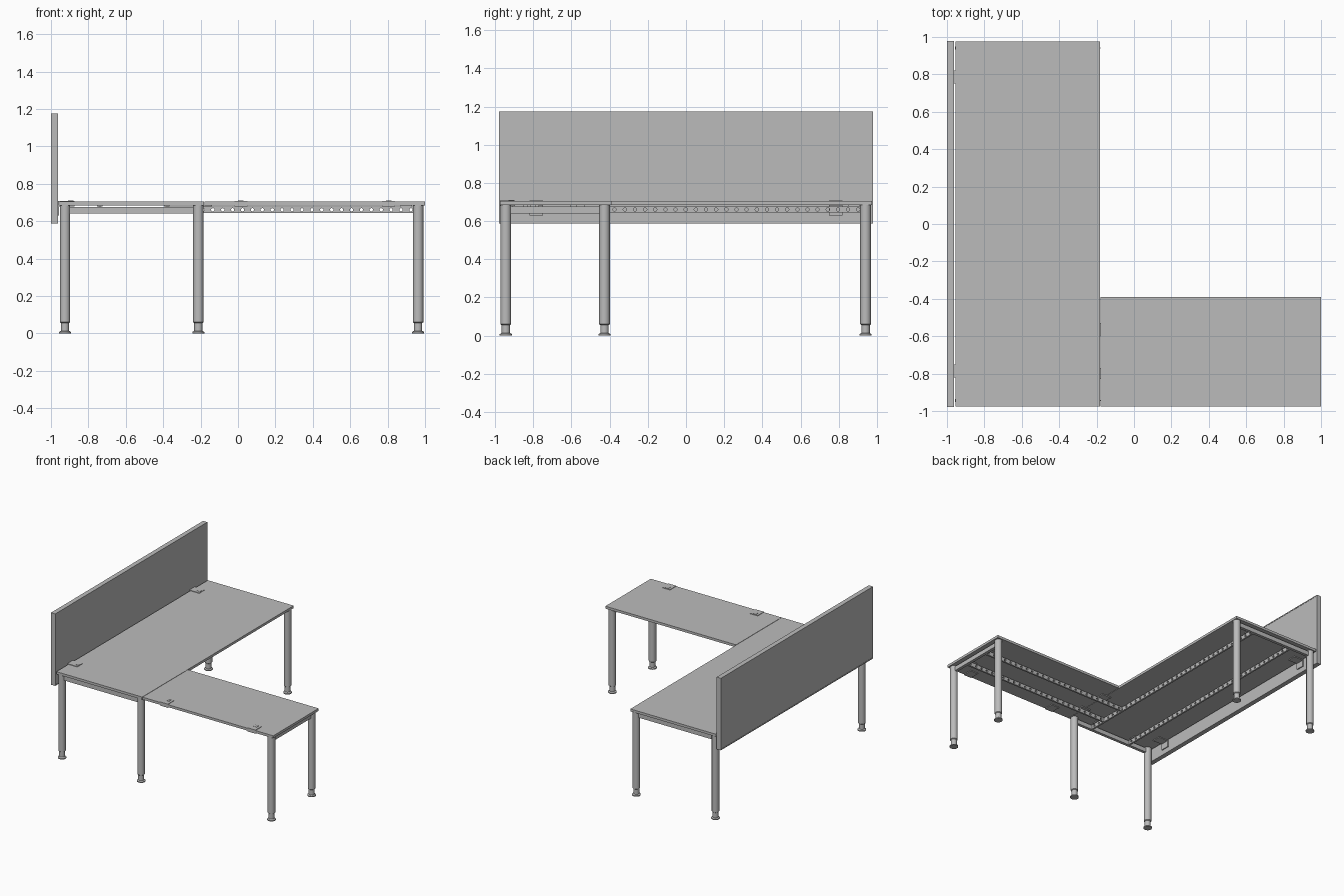
import bpy, bmesh, math
from mathutils import Matrix, Vector

cube = bpy.data.objects.get("Cube")
if cube:
    bpy.data.objects.remove(cube, do_unlink=True)

grey = bpy.data.materials.new("plain_grey")
grey.use_nodes = True
grey.diffuse_color = (0.5, 0.5, 0.5, 1)
grey.node_tree.nodes["Principled BSDF"].inputs["Base Color"].default_value = (0.5, 0.5, 0.5, 1)


def add_object(name, bm):
    bmesh.ops.recalc_face_normals(bm, faces=bm.faces)
    mesh = bpy.data.meshes.new(name)
    bm.to_mesh(mesh)
    bm.free()
    mesh.materials.append(grey)
    obj = bpy.data.objects.new(name, mesh)
    bpy.context.collection.objects.link(obj)
    return obj


def box(name, x, y, z):
    """Box from (low, high) ranges on each axis."""
    ranges = (x, y, z)
    bm = bmesh.new()
    bmesh.ops.create_cube(bm, size=1)
    for v in bm.verts:
        v.co = Vector(r[0] if c < 0 else r[1] for c, r in zip(v.co, ranges))
    return add_object(name, bm)


def leg(name, x, y):
    """Round column with a narrower adjuster and a flat foot."""
    profile = [(0, 0), (0.032, 0), (0.032, 0.008), (0.022, 0.014), (0.022, 0.055),
               (0.028, 0.06), (0.028, 0.685), (0, 0.685)]
    bm = bmesh.new()
    verts = [bm.verts.new((r, 0, z)) for r, z in profile]
    edges = [bm.edges.new(pair) for pair in zip(verts, verts[1:])]
    bmesh.ops.spin(bm, geom=verts + edges, axis=(0, 0, 1), cent=(0, 0, 0),
                   angle=math.tau, steps=24, use_merge=True)
    bmesh.ops.remove_doubles(bm, verts=bm.verts, dist=1e-5)
    obj = add_object(name, bm)
    obj.location = (x, y, 0)
    bpy.ops.object.select_all(action='DESELECT')
    obj.select_set(True)
    bpy.context.view_layer.objects.active = obj
    bpy.ops.object.shade_smooth_by_angle(angle=math.radians(35))


def perforated_rail(name, start, end, across, along_y):
    """Beam under the top with a row of round holes through it."""
    span, width = (start, end), (across - 0.007, across + 0.007)
    x, y = (width, span) if along_y else (span, width)
    rail = box(name, x, y, (0.645, 0.678))
    bm = bmesh.new()
    count = int((end - start) / 0.052)
    step = (end - start) / count
    turn = Matrix.Rotation(math.pi / 2, 4, 'Y' if along_y else 'X')
    for i in range(count):
        p = start + (i + 0.5) * step
        place = Vector((across, p, 0.661) if along_y else (p, across, 0.661))
        bmesh.ops.create_cone(bm, cap_ends=True, segments=10, radius1=0.009, radius2=0.009,
                              depth=0.05, matrix=Matrix.Translation(place) @ turn)
    cutter = add_object(name + "_hole_cutter", bm)
    cutter.hide_render = True
    cutter.hide_set(True)
    cut = rail.modifiers.new("holes", 'BOOLEAN')
    cut.operation = 'DIFFERENCE'
    cut.solver = 'EXACT'
    cut.object = cutter


# Tabletops
TOP = (0.685, 0.705)
box("main_tabletop", (-0.955, -0.181), (-0.975, 0.975), TOP)
box("side_tabletop", (-0.178, 1.0), (-0.975, -0.39), TOP)

# Divider screen: core panel with a slim rim
box("screen_panel", (-0.998, -0.964), (-0.97, 0.97), (0.595, 1.17))
for side, y in (("front", -0.974), ("back", 0.974)):
    box("screen_rim_" + side, (-1.0, -0.962), (y - 0.005, y + 0.005), (0.588, 1.175))
for side, z in (("bottom", 0.592), ("top", 1.171)):
    box("screen_rim_" + side, (-1.0, -0.962), (-0.97, 0.97), (z - 0.004, z + 0.004))

# Legs
XL, XM, XR = -0.925, -0.212, 0.963
YF, YM, YB = -0.944, -0.427, 0.941
for i, (x, y) in enumerate([(XL, YF), (XM, YF), (XR, YF), (XR, YM), (XL, YB), (XM, YB)]):
    leg("leg_%d" % (i + 1), x, y)

# Plain end rails between leg pairs
RAIL = (0.641, 0.676)
for side, y in (("front", YF), ("back", YB)):
    box("main_end_rail_" + side, (XL, XM), (y - 0.012, y + 0.012), RAIL)
box("side_end_rail", (XR - 0.012, XR + 0.012), (YF, YM), RAIL)

# Perforated beams
for i, x in enumerate((-0.74, -0.38)):
    perforated_rail("main_beam_%d" % (i + 1), YF + 0.012, YB - 0.012, x, True)
for i, y in enumerate((-0.8, -0.59)):
    perforated_rail("side_beam_%d" % (i + 1), -0.373, XR - 0.012, y, False)

# Spacers and joining plates under the tops
for i, y in enumerate((-0.8, -0.56)):
    box("joining_plate_%d" % (i + 1), (-0.22, -0.14), (y - 0.03, y + 0.03), (0.678, 0.685))
for x in (-0.74, -0.38):
    for y in (-0.88, 0.88):
        box("beam_spacer", (x - 0.015, x + 0.015), (y - 0.03, y + 0.03), (0.678, 0.685))
for y in (-0.8, -0.59):
    box("beam_spacer", (0.87, 0.93), (y - 0.015, y + 0.015), (0.678, 0.685))


def clamp(name, x, y, tongue):
    """Edge clamp: plates above and below the top, with a small raised tongue."""
    box(name + "_upper", x, y, (0.705, 0.709))
    box(name + "_lower", x, y, (0.679, 0.685))
    box(name + "_tongue", *tongue, (0.709, 0.711))


# Edge clamps
for side, y in (("front", (-0.82, -0.75)), ("back", (0.75, 0.82))):
    mid = sum(y) / 2
    clamp("screen_clamp_" + side, (-0.962, -0.875), y,
          ((-0.91, -0.88), (mid - 0.015, mid + 0.015)))
    box("screen_bracket_" + side, (-0.964, -0.956), y, (0.63, 0.709))
for side, x in (("inner", (-0.02, 0.05)), ("outer", (0.77, 0.84))):
    mid = sum(x) / 2
    clamp("side_clamp_" + side, x, (-0.975, -0.895),
          ((mid - 0.015, mid + 0.015), (-0.93, -0.9)))
